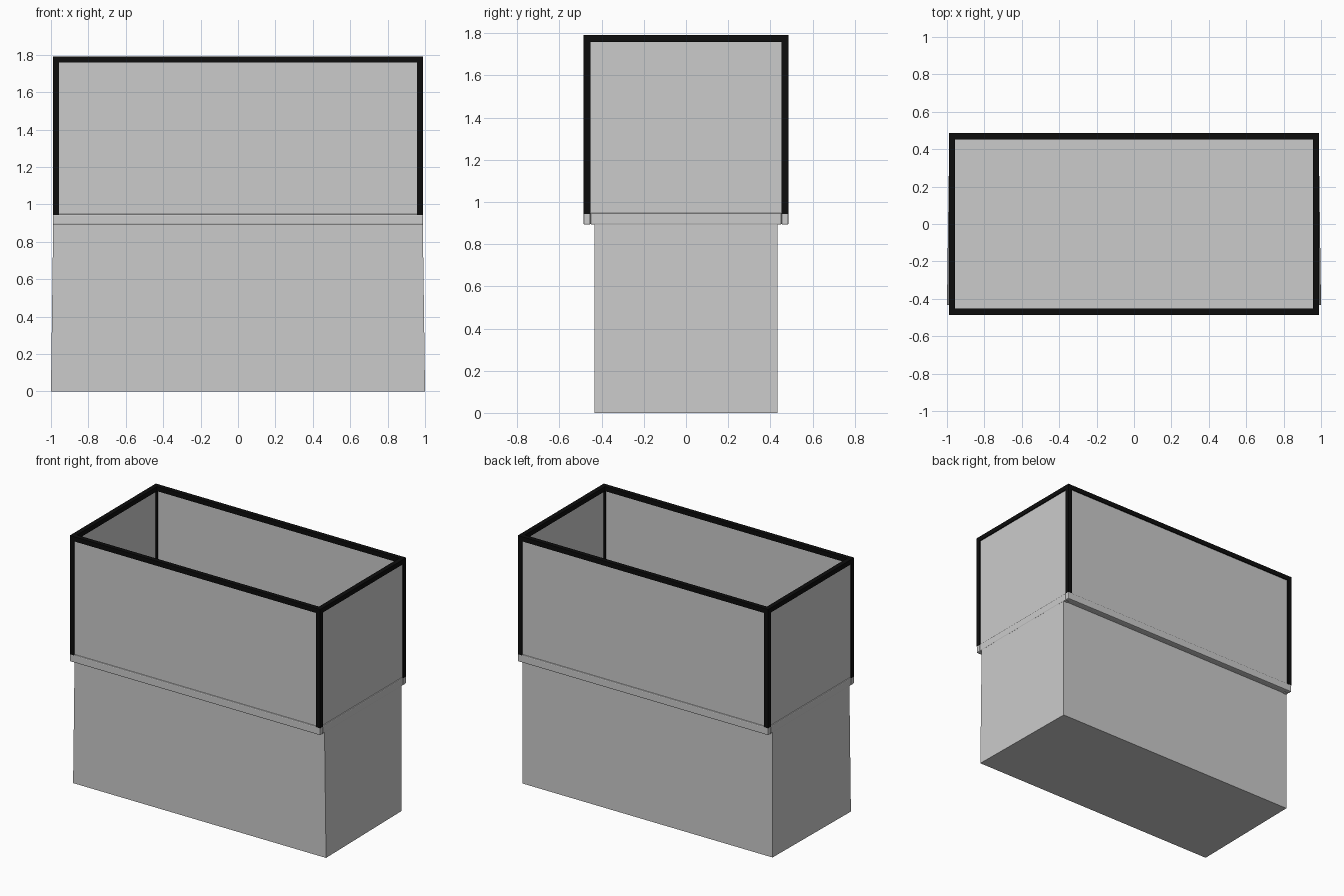
import bpy, bmesh

if "Cube" in bpy.data.objects:
    bpy.data.objects.remove(bpy.data.objects["Cube"])

black = bpy.data.materials.new("black_trim")
black.diffuse_color = (0.004, 0.004, 0.004, 1)
black.use_nodes = True
black.node_tree.nodes["Principled BSDF"].inputs["Base Color"].default_value = black.diffuse_color

HX, HY = 0.99, 0.486          # outer half sizes of the tank
T = 0.033                     # frame bar thickness
Z0, Z1, Z2 = 0.892, 0.948, 1.792


def box(name, x, y, z, mat=None, bevel=0):
    """Box from (min, max) ranges on each axis."""
    bm = bmesh.new()
    bmesh.ops.create_cube(bm, size=1)
    for v in bm.verts:
        v.co = [r[0] + (c + 0.5) * (r[1] - r[0]) for c, r in zip(v.co, (x, y, z))]
    me = bpy.data.meshes.new(name)
    bm.to_mesh(me)
    bm.free()
    ob = bpy.data.objects.new(name, me)
    bpy.context.collection.objects.link(ob)
    if mat:
        me.materials.append(mat)
    if bevel:
        m = ob.modifiers.new("bevel", 'BEVEL')
        m.width, m.segments = bevel, 2
    return ob


def ring(name, z, mat=None, bevel=0):
    """Four bars around the tank outline."""
    for s, tag in ((-1, "a"), (1, "b")):
        ys = sorted((s * HY, s * (HY - T)))
        xs = sorted((s * HX, s * (HX - T)))
        box(f"{name}_long_{tag}", (-HX, HX), ys, z, mat, bevel)
        box(f"{name}_short_{tag}", xs, (-HY + T, HY - T), z, mat, bevel)


# Stand: closed cabinet whose front bottom corners flare out slightly
stand = box("stand", (-0.988, 0.988), (-0.434, 0.434), (0, 0.9))
for v in stand.data.vertices:
    if v.co.z < 0.1 and v.co.y < 0:
        v.co.x *= 1.0 / 0.988

# Grey trim at the bottom of the tank, and the tank floor
ring("bottom_trim", (Z0, Z1), bevel=0.006)
box("tank_floor", (-HX + 0.01, HX - 0.01), (-HY + 0.01, HY - 0.01), (Z0 + 0.004, Z0 + 0.024))

# Black top rim and corner posts
ring("top_rim", (Z2 - T, Z2), black)
for sx in (-1, 1):
    for sy in (-1, 1):
        box("corner_post", sorted((sx * HX, sx * (HX - T))),
            sorted((sy * HY, sy * (HY - T))), (Z1 - 0.005, Z2 - T), black)

# Thin glass panes set in the middle of the frame bars
A, B = 0.008, 0.020           # pane outer and inner inset
for s, tag in ((-1, "a"), (1, "b")):
    zr = (Z0 + 0.02, Z2 - T)
    box(f"glass_long_{tag}", (-HX + T, HX - T), sorted((s * (HY - A), s * (HY - B))), zr)
    box(f"glass_short_{tag}", sorted((s * (HX - A), s * (HX - B))), (-HY + T, HY - T), zr)
